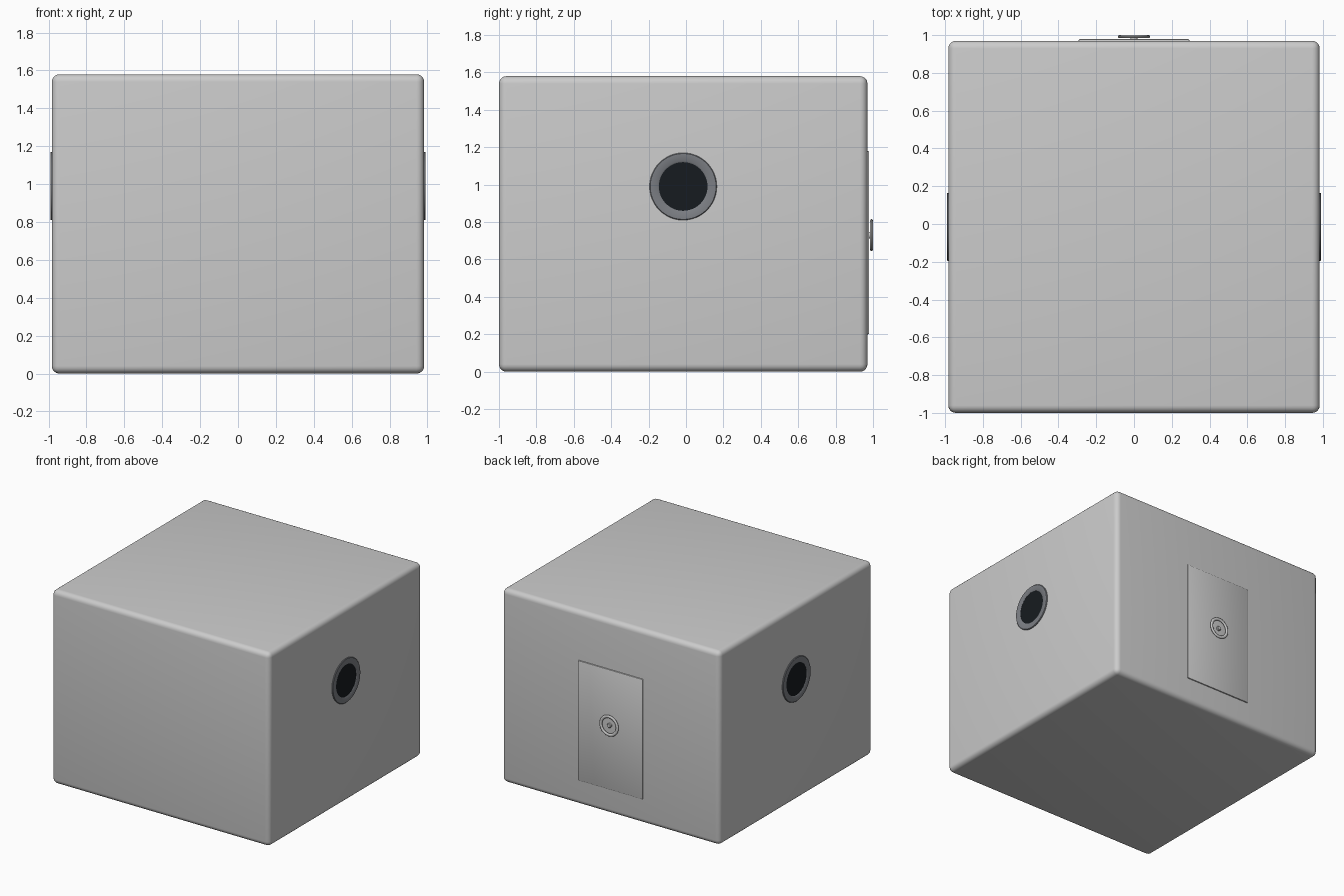
import bpy, bmesh, math

if "Cube" in bpy.data.objects:
    bpy.data.objects.remove(bpy.data.objects["Cube"])


def material(name, rgb):
    m = bpy.data.materials.new(name)
    m.diffuse_color = (*rgb, 1)
    m.use_nodes = True
    m.node_tree.nodes["Principled BSDF"].inputs["Base Color"].default_value = m.diffuse_color
    return m


def smooth(ob):
    bpy.ops.object.select_all(action='DESELECT')
    bpy.context.view_layer.objects.active = ob
    ob.select_set(True)
    bpy.ops.object.shade_smooth_by_angle(angle=math.radians(40))


def box(name, lo, hi, bevel, segments):
    centre = [(a + b) / 2 for a, b in zip(lo, hi)]
    bpy.ops.mesh.primitive_cube_add(size=1, location=centre)
    ob = bpy.context.object
    ob.name = name
    ob.scale = [b - a for a, b in zip(lo, hi)]
    bpy.ops.object.transform_apply(location=False, rotation=False, scale=True)
    mod = ob.modifiers.new("Bevel", 'BEVEL')
    mod.width, mod.segments = bevel, segments
    bpy.ops.object.modifier_apply(modifier=mod.name)
    smooth(ob)
    return ob


def lathe(name, profile, location, rotation, closed=False, steps=48, mat=None):
    """Spin a (radius, height) profile around local z."""
    bm = bmesh.new()
    verts = [bm.verts.new((r, 0, h)) for r, h in profile]
    pairs = list(zip(verts, verts[1:])) + ([(verts[-1], verts[0])] if closed else [])
    edges = [bm.edges.new(p) for p in pairs]
    bmesh.ops.spin(bm, geom=verts + edges, cent=(0, 0, 0), axis=(0, 0, 1),
                   angle=math.tau, steps=steps, use_duplicate=False)
    bmesh.ops.remove_doubles(bm, verts=bm.verts, dist=1e-5)
    bmesh.ops.recalc_face_normals(bm, faces=bm.faces)
    me = bpy.data.meshes.new(name)
    bm.to_mesh(me)
    bm.free()
    ob = bpy.data.objects.new(name, me)
    bpy.context.collection.objects.link(ob)
    ob.location, ob.rotation_euler = location, rotation
    if mat:
        me.materials.append(mat)
    smooth(ob)
    return ob


dark = material("dark_glass", (0.008, 0.011, 0.014))
steel = material("steel", (0.2, 0.21, 0.23))

# Main rounded block
box("body", (-0.983, -1.0, 0.0), (0.983, 0.97, 1.58), 0.04, 5)

# Round windows on both sides: raised rim and dark pane
rim = [(0.13, -0.02), (0.18, -0.02), (0.18, 0.004), (0.176, 0.008),
       (0.136, 0.008), (0.13, 0.004)]
pane = [(0, -0.02), (0.132, -0.02), (0.132, 0.003), (0, 0.003)]
for label, s in (("right", 1), ("left", -1)):
    place = ((s * 0.983, -0.015, 0.99), (0, s * math.pi / 2, 0))
    lathe(label + "_window_rim", rim, *place, closed=True, mat=steel)
    lathe(label + "_window_pane", pane, *place, mat=dark)

# Back door panel
box("back_door", (-0.293, 0.95, 0.2), (0.293, 0.979, 1.18), 0.006, 2)

# Hand wheel: ring and hub
facing_back = (-math.pi / 2, 0, 0)
ring = [(0.074 + 0.012 * math.cos(a), 0.992 + 0.008 * math.sin(a))
        for a in (math.tau * i / 10 for i in range(10))]
lathe("wheel_ring", ring, (0, 0, 0.73), facing_back, closed=True)
hub = [(0, 0.97), (0.018, 0.97), (0.018, 0.992), (0.014, 0.996), (0, 0.996)]
lathe("wheel_hub", hub, (0, 0, 0.73), facing_back, steps=20)
